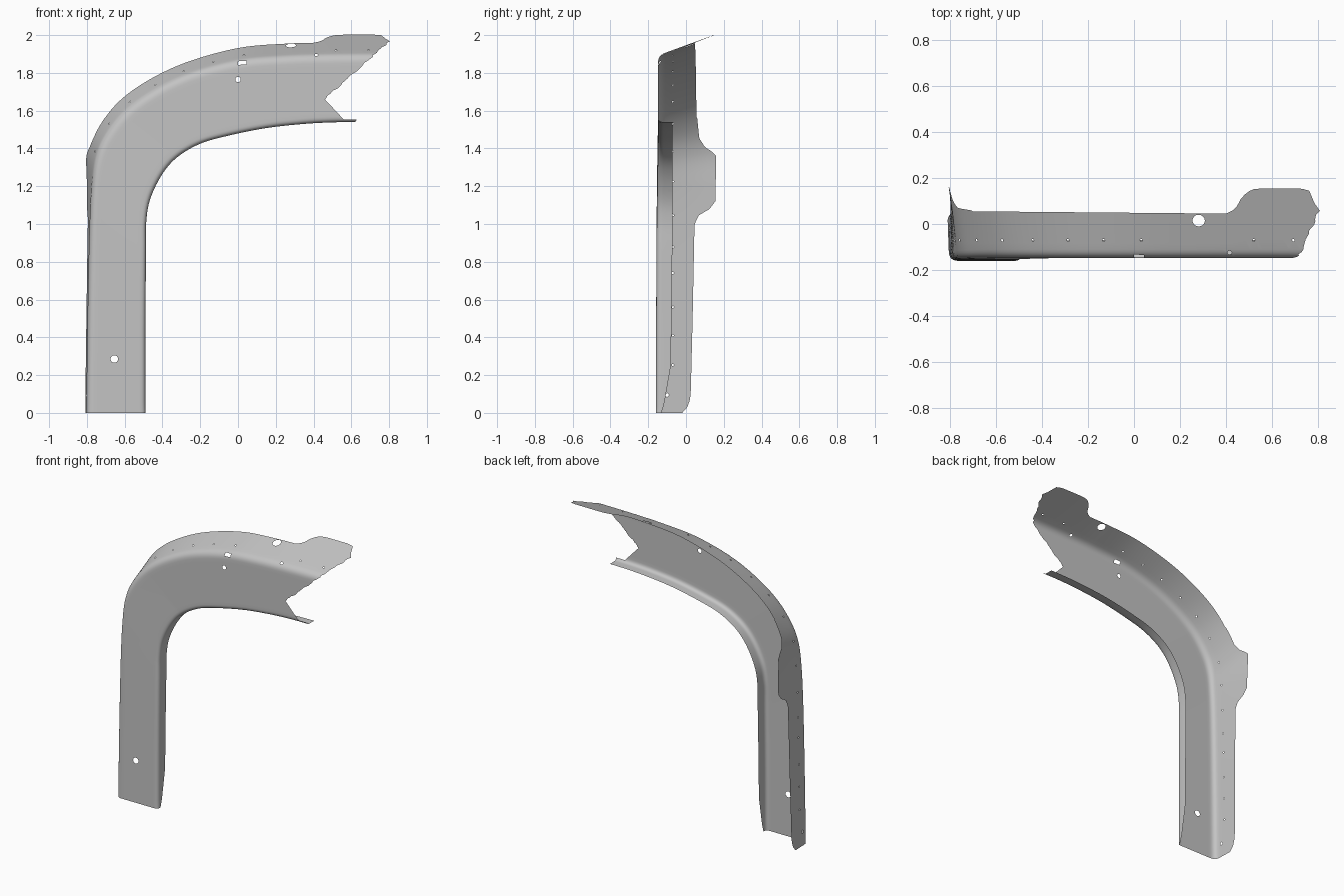
import bpy, bmesh, math, random
from mathutils import Vector

if "Cube" in bpy.data.objects:
    bpy.data.objects.remove(bpy.data.objects["Cube"])

random.seed(4)

# Stations along the panel: outer corner x z, outer flange x z (at y = 0.045), inner corner x z
STATIONS = [
    (-.802, 0, -.81, 0, -.49, 0),
    (-.795, .5, -.803, .5, -.49, .45),
    (-.785, .95, -.796, .95, -.487, .85),
    (-.772, 1.2, -.79, 1.2, -.485, 1.02),
    (-.75, 1.35, -.782, 1.37, -.462, 1.14),
    (-.70, 1.465, -.735, 1.505, -.40, 1.265),
    (-.60, 1.59, -.635, 1.64, -.32, 1.355),
    (-.45, 1.70, -.48, 1.755, -.20, 1.425),
    (-.25, 1.795, -.27, 1.855, -.05, 1.468),
    (0, 1.86, 0, 1.93, .15, 1.508),
    (.25, 1.882, .25, 1.954, .35, 1.53),
    (.5, 1.89, .5, 1.961, .5, 1.538),
    (.85, 1.893, .85, 1.963, .62, 1.54),
]
# Rear edge of the outer flange: y by height on the leg, y by x on the top
LEG_EDGE = [(0, -.02), (.04, .015), (.1, .025), (.5, .035), (1, .045), (1.05, .07), (1.075, .12),
            (1.12, .155), (1.35, .16), (1.375, .135), (1.4, .10), (1.45, .07), (1.6, .055)]
TOP_EDGE = [(-.7, .055), (.40, .045), (.44, .065), (.47, .12), (.51, .15), (.56, .155),
            (.72, .155), (.76, .145), (.80, .05), (.9, .05)]
INNER_EDGE = [(0, -.13), (.05, -.115), (.25, -.08), (.9, -.072), (1.6, -.07)]
STEPS = 16


def lookup(table, x):
    if x <= table[0][0]:
        return table[0][1]
    for (a, fa), (b, fb) in zip(table, table[1:]):
        if x <= b:
            return fa + (fb - fa) * (x - a) / (b - a)
    return table[-1][1]


def smooth_path(rows):
    """Catmull-Rom interpolation of the station rows."""
    first = [2 * a - b for a, b in zip(rows[0], rows[1])]
    last = [2 * a - b for a, b in zip(rows[-1], rows[-2])]
    pts = [first] + list(rows) + [last]
    out = []
    for k in range(1, len(pts) - 2):
        for s in range(STEPS):
            t = s / STEPS
            out.append([.5 * (2 * b + (c - a) * t + (2 * a - 5 * b + 4 * c - d) * t * t
                              + (3 * b - a - 3 * c + d) * t ** 3)
                        for a, b, c, d in zip(*pts[k - 1:k + 3])])
    return out + [list(rows[-1])]


def web_y(i):
    return -.16 + .012 * min(1, i / (6 * STEPS))


def flange_at(i, y):
    """Point on the tilted outer flange at station i and depth y."""
    wx, wz, ex, ez = path[i][:4]
    f = (y - web_y(i)) / (.045 - web_y(i))
    return Vector((wx + (ex - wx) * f, y, wz + (ez - wz) * f))


def bend(a, p, b, r, n=6):
    """Rounded corner at p between a and b."""
    s = p + (a - p).normalized() * min(r, .8 * (a - p).length)
    e = p + (b - p).normalized() * min(r, .8 * (b - p).length)
    return [s * (1 - t) ** 2 + p * 2 * t * (1 - t) + e * t * t for t in (k / n for k in range(n + 1))]


def section(i):
    wx, wz, ex, ez, ix, iz = path[i]
    y = web_y(i)
    inner, corner = Vector((ix, lookup(INNER_EDGE, iz), iz)), Vector((ix, y, iz))
    outer = Vector((wx, y, wz))
    rear = flange_at(i, lookup(LEG_EDGE, ez) if ex < -.7 else lookup(TOP_EDGE, ex))
    low, high = bend(inner, corner, outer, .03), bend(corner, outer, rear, .04)
    web = [low[-1].lerp(high[0], k / 14) for k in range(1, 14)]
    flange = [high[-1].lerp(rear, k / 6) for k in range(1, 7)]
    return [inner, inner.lerp(low[0], .5)] + low + web + high + flange


def punch(bm, centre, u, v, outline, depth):
    """Cut a convex counter-clockwise outline, given along u and v, out of the sheet."""
    centre, u, v = Vector(centre), Vector(u).normalized(), Vector(v).normalized()
    axis = u.cross(v)
    pts = [centre + u * a + v * b for a, b in outline]
    planes = [(p, (q - p).cross(axis).normalized()) for p, q in zip(pts, pts[1:] + pts[:1])]
    caps = [(centre + axis * depth, axis), (centre - axis * depth, -axis)]

    def touching():
        return [f for f in bm.faces
                if not any(all((w.co - p).dot(n) > -1e-6 for w in f.verts) for p, n in planes + caps)]

    for p, n in planes:
        faces = touching()
        geom = set(faces) | {e for f in faces for e in f.edges} | {w for f in faces for w in f.verts}
        bmesh.ops.bisect_plane(bm, geom=list(geom), dist=1e-6, plane_co=p, plane_no=n)
    inside = [f for f in touching()
              if all((f.calc_center_median() - p).dot(n) < 0 for p, n in planes + caps)]
    bmesh.ops.delete(bm, geom=inside, context='FACES')


def circle(r, n):
    return [(r * math.cos(k * math.tau / n), r * math.sin(k * math.tau / n)) for k in range(n)]


def flange_hole(bm, comp, value, y, r, n=6):
    """Round hole in the outer flange, located by x (0) or z (2)."""
    i = min(range(1, len(path) - 1), key=lambda k: abs(flange_at(k, y)[comp] - value))
    c = flange_at(i, y)
    u = (flange_at(i + 1, y) - flange_at(i - 1, y)).normalized()
    v = flange_at(i, y + .1) - c
    v -= u * v.dot(u)
    punch(bm, c, u, v, circle(r, n), .03)


# Channel sheet: web with a short inner flange and a deep outer flange with two tabs
path = smooth_path(STATIONS)
bm = bmesh.new()
grid = [[bm.verts.new(p) for p in section(i)] for i in range(len(path))]
for a, b in zip(grid, grid[1:]):
    for j in range(len(a) - 1):
        bm.faces.new((a[j], b[j], b[j + 1], a[j + 1]))

# Ragged V-shaped end
X, Z = (1, 0, 0), (0, 0, 1)
tip = Vector((.46, 0, 1.66))
punch(bm, tip, X, Z, [(0, 0), (.1, -.107), (.8, -.107), (.8, .72)], 1)
for w in bm.verts:
    d = w.co - tip
    if w.is_boundary and d.x > .01 and abs(d.z - .9 * d.x) < 1e-3:
        w.co.x += random.uniform(-.009, .006)

# Holes in the web and the slot in the bend
punch(bm, (-.655, -.155, .285), X, Z, circle(.02, 14), .04)
punch(bm, (0, -.15, 1.765), X, Z, circle(.014, 12), .03)
punch(bm, (.022, -.138, 1.852), X, (0, 1, 1), [(-.022, -.011), (.022, -.011), (.022, .011), (-.022, .011)], .04)

# Holes in the outer flange
flange_hole(bm, 0, .28, .015, .027, 18)
flange_hole(bm, 0, .41, -.125, .01, 8)
flange_hole(bm, 2, .08, -.1, .01, 8)
for z in (.25, .41, .57, .73, .89, 1.05, 1.22, 1.38):
    flange_hole(bm, 2, z, -.07, .006)
for x in (-.68, -.57, -.435, -.285, -.13, .035, .52, .69):
    flange_hole(bm, 0, x, -.07, .006)

loose = [w for w in bm.verts if not w.link_faces]
bmesh.ops.delete(bm, geom=loose, context='VERTS')
mesh = bpy.data.meshes.new("arch_panel")
bm.to_mesh(mesh)
bm.free()

metal = bpy.data.materials.new("bare_grey")
metal.diffuse_color = (.55, .55, .55, 1)
metal.use_nodes = True
metal.node_tree.nodes["Principled BSDF"].inputs["Base Color"].default_value = metal.diffuse_color
mesh.materials.append(metal)
panel = bpy.data.objects.new("arch_panel", mesh)
bpy.context.collection.objects.link(panel)
bpy.context.view_layer.objects.active = panel
panel.select_set(True)
bpy.ops.object.shade_smooth_by_angle(angle=math.radians(35))
